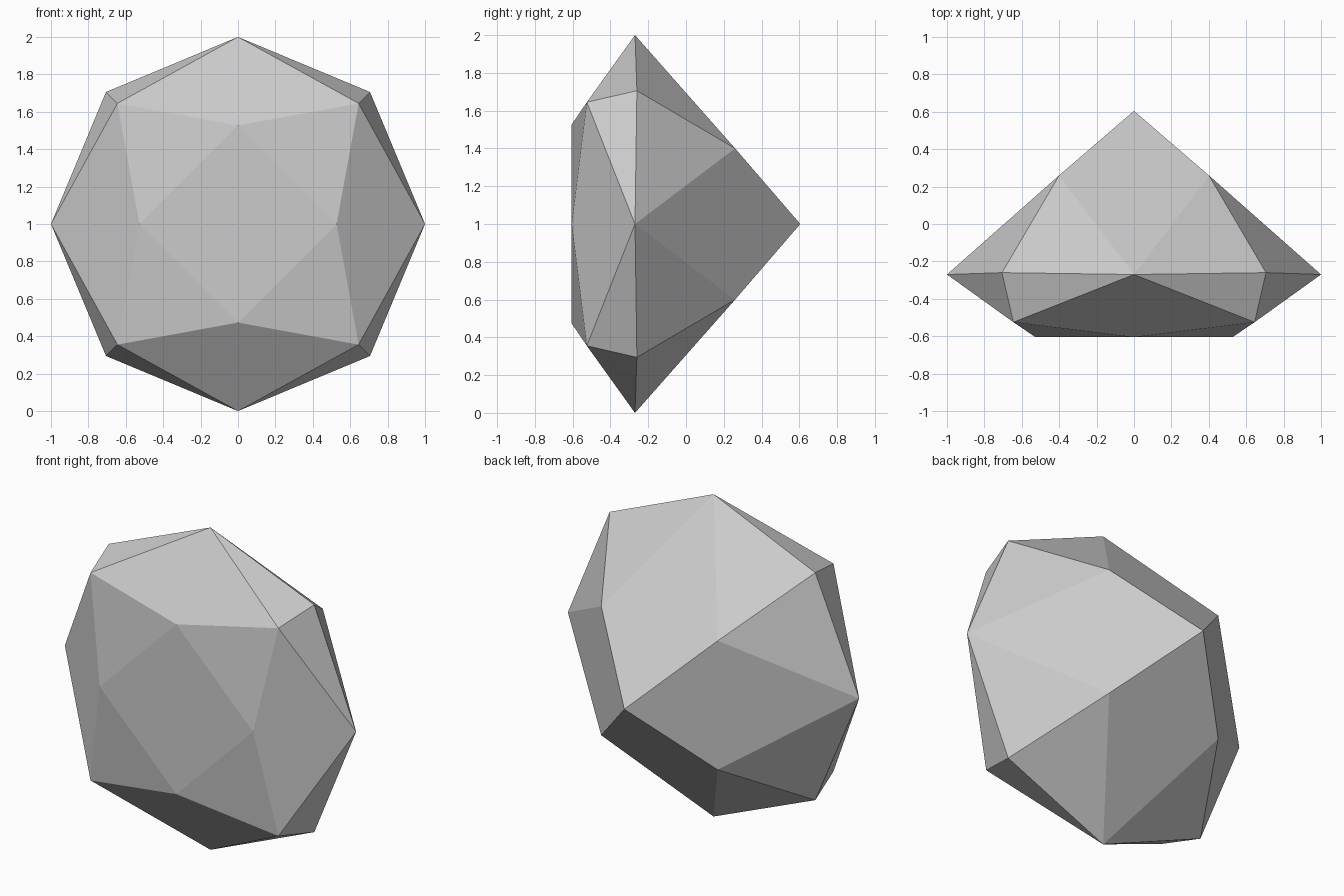
import bpy, bmesh
from math import sin, cos, pi

cube = bpy.data.objects.get("Cube")
if cube:
    bpy.data.objects.remove(cube)

# Single grey stone material
GREY = (0.6, 0.6, 0.6, 1)
mat = bpy.data.materials.new("stone grey")
mat.use_nodes = True
mat.diffuse_color = GREY
mat.node_tree.nodes["Principled BSDF"].inputs["Base Color"].default_value = GREY

bm = bmesh.new()


def ring(radius, y, turn=0.0):
    """Four points around the y axis, starting at +x and turned by an angle."""
    return [bm.verts.new((radius * cos(turn + i * pi / 2), y,
                          1 + radius * sin(turn + i * pi / 2))) for i in range(4)]


# Rings from the flat front table to the point at the back
table = ring(0.527, -0.605)
crown = ring(0.912, -0.525, pi / 4)
girdle = ring(1.0, -0.27)
girdle_corner = ring(0.998, -0.26, pi / 4)
pavilion = ring(0.566, 0.26, pi / 4)
tip = bm.verts.new((0, 0.605, 1))

# Facets, repeated for each quarter turn
bm.faces.new(table)
for i in range(4):
    n, p = (i + 1) % 4, i - 1
    bm.faces.new((table[i], crown[i], table[n]))
    bm.faces.new((table[i], crown[p], girdle[i], crown[i]))
    bm.faces.new((crown[i], girdle[i], girdle_corner[i]))
    bm.faces.new((crown[i], girdle_corner[i], girdle[n]))
    bm.faces.new((girdle[i], pavilion[i], girdle_corner[i]))
    bm.faces.new((girdle_corner[i], pavilion[i], girdle[n]))
    bm.faces.new((girdle[i], pavilion[p], tip, pavilion[i]))

bmesh.ops.recalc_face_normals(bm, faces=bm.faces)
mesh = bpy.data.meshes.new("cut_gem")
bm.to_mesh(mesh)
bm.free()
mesh.materials.append(mat)
gem = bpy.data.objects.new("cut_gem", mesh)
bpy.context.collection.objects.link(gem)
